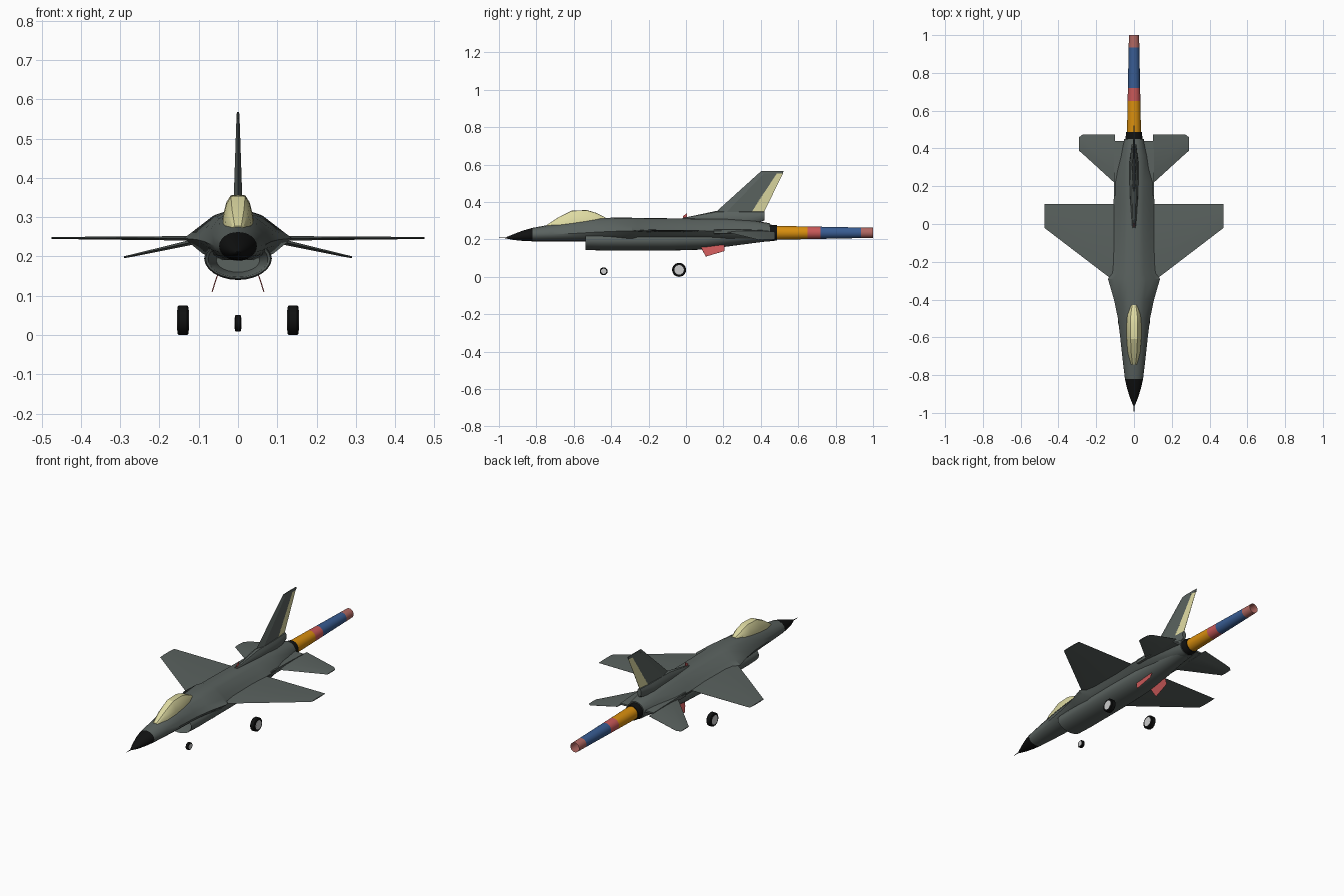
import bpy, bmesh, math
from mathutils import Vector

if "Cube" in bpy.data.objects:
    bpy.data.objects.remove(bpy.data.objects["Cube"])


def material(name, r, g, b):
    m = bpy.data.materials.new(name)
    lin = [((c / 255 + 0.055) / 1.055) ** 2.4 if c > 10 else c / 255 / 12.92 for c in (r, g, b)]
    m.diffuse_color = (*lin, 1)
    m.use_nodes = True
    m.node_tree.nodes["Principled BSDF"].inputs["Base Color"].default_value = m.diffuse_color
    return m


GREY = material("airframe grey", 90, 98, 95)
BLACK = material("black", 16, 17, 17)
GLASS = material("pale yellow", 222, 218, 162)
RED = material("soft red", 200, 88, 88)
ORANGE = material("orange", 216, 142, 14)
BLUE = material("blue", 56, 92, 146)
BROWN = material("dusty red", 176, 104, 98)
HUB = material("light grey", 205, 205, 205)


def loft(name, rings, mat, cap=True, smooth=30):
    """Skin a row of equal-length closed rings."""
    bm = bmesh.new()
    rows = [[bm.verts.new(p) for p in ring] for ring in rings]
    n = len(rows[0])
    for a, b in zip(rows, rows[1:]):
        for i in range(n):
            bm.faces.new((a[i], a[(i + 1) % n], b[(i + 1) % n], b[i]))
    if cap:
        bm.faces.new(rows[0])
        bm.faces.new(rows[-1])
    bmesh.ops.recalc_face_normals(bm, faces=bm.faces)
    me = bpy.data.meshes.new(name)
    bm.to_mesh(me)
    bm.free()
    me.materials.append(mat)
    ob = bpy.data.objects.new(name, me)
    bpy.context.collection.objects.link(ob)
    bpy.ops.object.select_all(action='DESELECT')
    ob.select_set(True)
    bpy.context.view_layer.objects.active = ob
    bpy.ops.object.shade_smooth_by_angle(angle=math.radians(smooth))
    return ob


def oval(y, rx, z, rz, n=24):
    return [(rx * math.cos(math.tau * i / n), y, z + rz * math.sin(math.tau * i / n)) for i in range(n)]


def mirrored(y, half):
    """Close a half section running from top centre to bottom centre."""
    return [(x, y, z) for x, z in half] + [(-x, y, z) for x, z in half[-2:0:-1]]


BLEND = [(0, 1), (.25, .97), (.45, .83), (.78, .33), (1, 0), (.85, -.3), (.65, -.7), (.35, -1), (0, -1)]


def body(y, hw, zc, zt, zb, s):
    """Section that changes from an oval (s=0) to a sharp-edged blended body (s=1)."""
    half = []
    for i, (bx, bz) in enumerate(BLEND):
        a = math.pi * (0.5 - i / 8)
        fx, fz = (1 - s) * math.cos(a) + s * bx, (1 - s) * math.sin(a) + s * bz
        half.append((hw * fx if 0 < i < 8 else 0, zc + fz * ((zt - zc) if fz > 0 else (zc - zb))))
    return mirrored(y, half)


AIRFOIL = [(0, 0), (.25, 1), (.7, .9), (1, .1), (1, -.1), (.7, -.9), (.25, -1)]
BLUNT = [(0, 0), (.3, 1), (1, .7), (1, -.7), (.3, -1)]
WEDGE = [(0, .7), (1, .1), (1, -.1), (0, -.7)]


def panel(name, stations, normal, mat, profile=AIRFOIL):
    """Wing-like part: stations are (leading point, trailing point, half thickness)."""
    up = Vector(normal).normalized()
    rings = []
    for le, te, t in stations:
        le, te = Vector(le), Vector(te)
        rings.append([le.lerp(te, f) + up * (t * h) for f, h in profile])
    return loft(name, rings, mat, smooth=15)


# Fuselage, nose cone and probe
loft("fuselage", [body(*s) for s in (
    (-.82, .048, .225, .262, .190, 0), (-.72, .060, .228, .280, .190, 0),
    (-.60, .073, .232, .300, .190, .2), (-.50, .085, .238, .313, .190, .5),
    (-.40, .106, .243, .316, .190, .8), (-.29, .138, .246, .316, .190, 1),
    (-.26, .116, .246, .315, .190, 1), (.10, .108, .246, .311, .190, 1),
    (.22, .105, .246, .310, .190, .9), (.36, .072, .240, .302, .190, .3),
    (.45, .052, .236, .286, .188, 0))], GREY)
loft("nose_cone", [oval(*s) for s in (
    (-.82, .048, .226, .036), (-.87, .037, .220, .028), (-.92, .021, .213, .016),
    (-.96, .005, .209, .004))], BLACK)
loft("nose_probe", [oval(-.955, .003, .209, .003, 8), oval(-1, .001, .208, .001, 8)], BLACK)

# Belly intake trunk with hollow mouth
loft("intake_trunk", [oval(*s) for s in (
    (-.40, .055, .190, .030), (-.53, .076, .193, .045), (-.537, .083, .194, .050),
    (-.45, .086, .194, .053), (-.10, .086, .196, .056), (.10, .080, .200, .054),
    (.28, .062, .216, .046), (.45, .046, .234, .042))], GREY)

# Canopy
CAN = [(0, 1), (.45, .98), (.72, .75), (.92, .35), (1, 0), (.5, -.1), (0, -.1)]
loft("canopy", [mirrored(y, [(hw * x, zb + (zt - zb) * z) for x, z in CAN]) for y, hw, zb, zt in (
    (-.745, .018, .266, .277), (-.68, .034, .270, .320), (-.61, .040, .275, .354),
    (-.53, .041, .280, .357), (-.48, .038, .285, .342), (-.43, .022, .295, .317))], GLASS, smooth=20)

# Tail fin with base fairing, cap and rudder
loft("fin_base", [oval(*s, 12) for s in (
    (-.02, .010, .308, .006), (.16, .022, .308, .044), (.32, .024, .308, .045),
    (.42, .012, .326, .024))], GREY)
panel("tail_fin", [((0, .158, .345), (0, .35, .345), .011),
                   ((0, .387, .552), (0, .485, .552), .004)], (1, 0, 0), GREY, BLUNT)
panel("fin_cap", [((0, .387, .552), (0, .518, .552), .004),
                  ((0, .404, .567), (0, .522, .567), .003)], (1, 0, 0), GREY, BLUNT)
panel("rudder", [((0, .35, .348), (0, .418, .348), .011),
                 ((0, .485, .552), (0, .518, .552), .004)], (1, 0, 0), GLASS, WEDGE)
loft("beacon", [oval(-.015, .002, .318, .008, 8), oval(.006, .002, .330, .011, 8)], RED)

# Nozzle and exhaust plume
loft("nozzle", [oval(.445, .0465, .235, .0445), oval(.487, .041, .235, .041)], BLACK)
plume = (.487, .65, .72, .935, 1.0)
for i, mat in enumerate((ORANGE, RED, BLUE, BROWN)):
    rings = []
    for y in plume[i:i + 2]:
        r = .037 - .010 * (y - .487) / .513
        rings.append(oval(y, r, .2355, r))
    loft("plume_%d" % (i + 1), rings, mat, cap=False)


def wheel(name, x, y, r, w):
    def ring(dx, rad):
        return [(x + dx, y + rad * math.cos(math.tau * i / 24),
                 z + rad * math.sin(math.tau * i / 24)) for i in range(24)]
    z = .0375 if r > .03 else .030
    loft(name + "_tyre", [ring(-w, r * .9), ring(-w * .75, r), ring(w * .75, r), ring(w, r * .9)], BLACK)
    loft(name + "_hub", [ring(-w - .001, r * .68), ring(w + .001, r * .68)], HUB)


wheel("nose_wheel", 0, -.44, .021, .008)

# Paired parts
for side, s in (("left", -1), ("right", 1)):
    panel(side + "_wing", [((s * .09, -.314, .246), (s * .09, .105, .246), .006),
                           ((s * .475, -.02, .247), (s * .475, .105, .247), .0025)], (0, 0, 1), GREY)
    panel(side + "_tailplane", [((s * .10, .215, .240), (s * .10, .475, .240), .007),
                                ((s * .27, .370, .202), (s * .27, .475, .202), .003),
                                ((s * .29, .387, .198), (s * .29, .460, .198), .0025)],
          (s * .22, 0, 1), GREY)
    loft(side + "_tail_shelf", [[(s * x, y, .242 + h * k) for x, k in
                                 ((.03, 1), (w, .7), (w, -.7), (.03, -1))]
                                for y, w, h in ((.15, .105, .016), (.30, .106, .014), (.44, .104, .006))], GREY)
    panel(side + "_belly_fin", [((s * .046, .075, .170), (s * .046, .206, .170), .002),
                                ((s * .057, .090, .138), (s * .057, .206, .138), .002),
                                ((s * .066, .105, .110), (s * .066, .112, .110), .002)],
          (1, 0, s * .3), RED, WEDGE)
    wheel(side + "_main_wheel", s * .14, -.037, .0375, .014)
